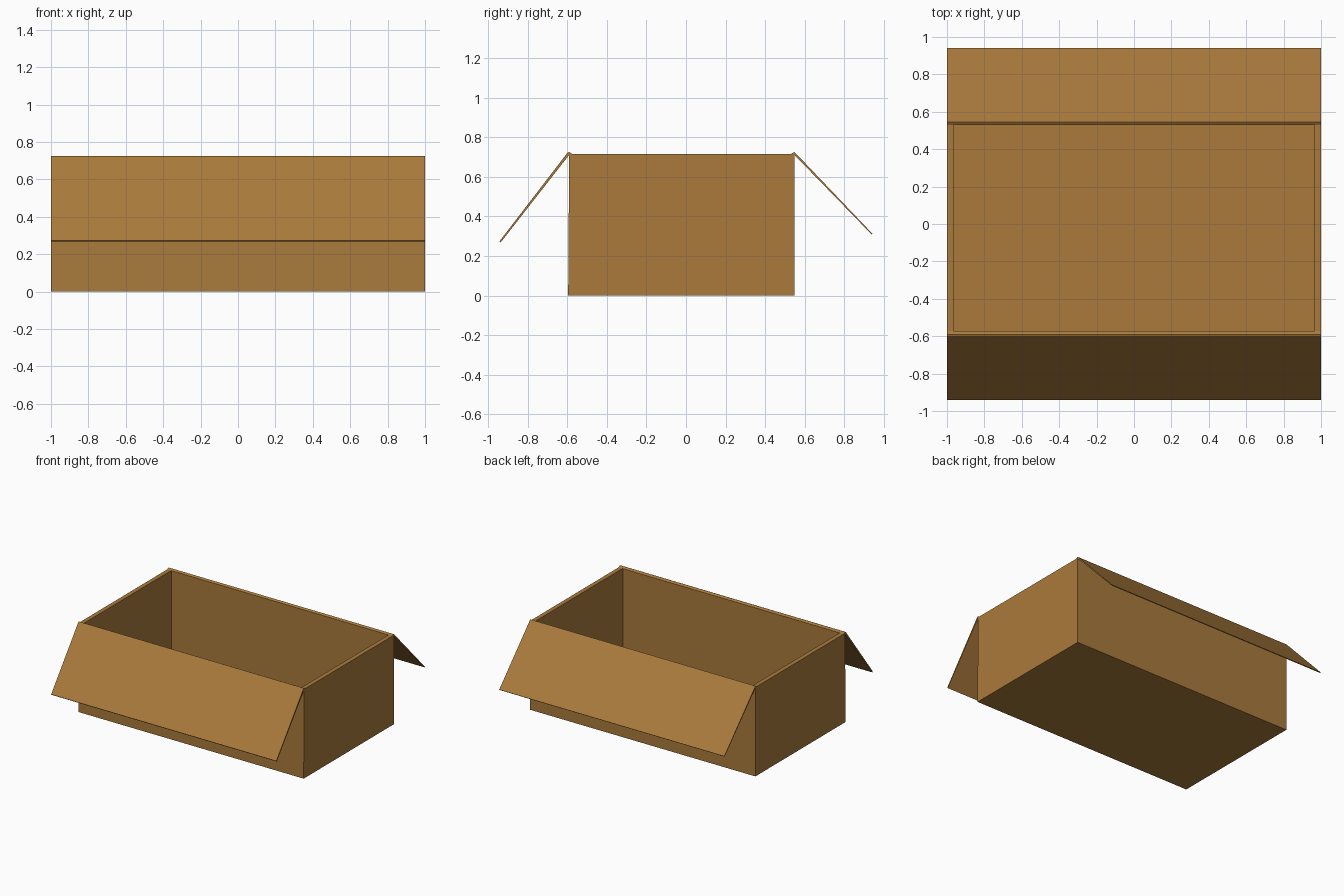
import bpy
import bmesh

cube = bpy.data.objects.get("Cube")
if cube:
    bpy.data.objects.remove(cube, do_unlink=True)

# Single cardboard colour
card = bpy.data.materials.new("cardboard brown")
card.use_nodes = True
colour = (0.40, 0.195, 0.045, 1)
card.diffuse_color = colour
bsdf = card.node_tree.nodes["Principled BSDF"]
bsdf.inputs["Base Color"].default_value = colour
bsdf.inputs["Roughness"].default_value = 0.9

FRONT, BACK, TOP, FLOOR = -0.595, 0.548, 0.715, 0.02


def finish(name, bm):
    bmesh.ops.recalc_face_normals(bm, faces=bm.faces)
    mesh = bpy.data.meshes.new(name)
    bm.to_mesh(mesh)
    bm.free()
    mesh.materials.append(card)
    obj = bpy.data.objects.new(name, mesh)
    bpy.context.collection.objects.link(obj)
    return obj


def extruded_profile(name, profile):
    """Extrude a closed (y, z) outline along the full box width."""
    bm = bmesh.new()
    face = bm.faces.new([bm.verts.new((-1, y, z)) for y, z in profile])
    grown = bmesh.ops.extrude_face_region(bm, geom=[face])["geom"]
    verts = [g for g in grown if isinstance(g, bmesh.types.BMVert)]
    bmesh.ops.translate(bm, verts=verts, vec=(2, 0, 0))
    return finish(name, bm)


# Open box: inset the lid face to a rim, then push it down to the floor
bm = bmesh.new()
bmesh.ops.create_cube(bm, size=1)
for v in bm.verts:
    v.co.x *= 2
    v.co.y = FRONT if v.co.y < 0 else BACK
    v.co.z = 0 if v.co.z < 0 else TOP
    if v.co.y < 0 and v.co.z > 0:
        v.co.y += 0.005
lid = max(bm.faces, key=lambda f: f.calc_center_median().z)
bmesh.ops.inset_region(bm, faces=[lid], thickness=0.018)
for v in lid.verts:
    v.co.x = 0.965 if v.co.x > 0 else -0.965
well = bmesh.ops.extrude_face_region(bm, geom=[lid])["geom"]
for v in well:
    if isinstance(v, bmesh.types.BMVert):
        v.co.z = FLOOR
if lid.is_valid:
    bmesh.ops.delete(bm, geom=[lid], context="FACES_ONLY")
finish("box_body", bm)

# Folded flaps: a raised crease on the rim and a thin hanging panel
extruded_profile("front_flap", [
    (-0.573, 0.715), (-0.591, 0.725), (-0.598, 0.722),
    (-0.942, 0.274), (-0.936, 0.268), (-0.588, 0.713)])
extruded_profile("back_flap", [
    (0.530, 0.715), (0.546, 0.725), (0.551, 0.722),
    (0.942, 0.312), (0.938, 0.308), (0.544, 0.714)])
